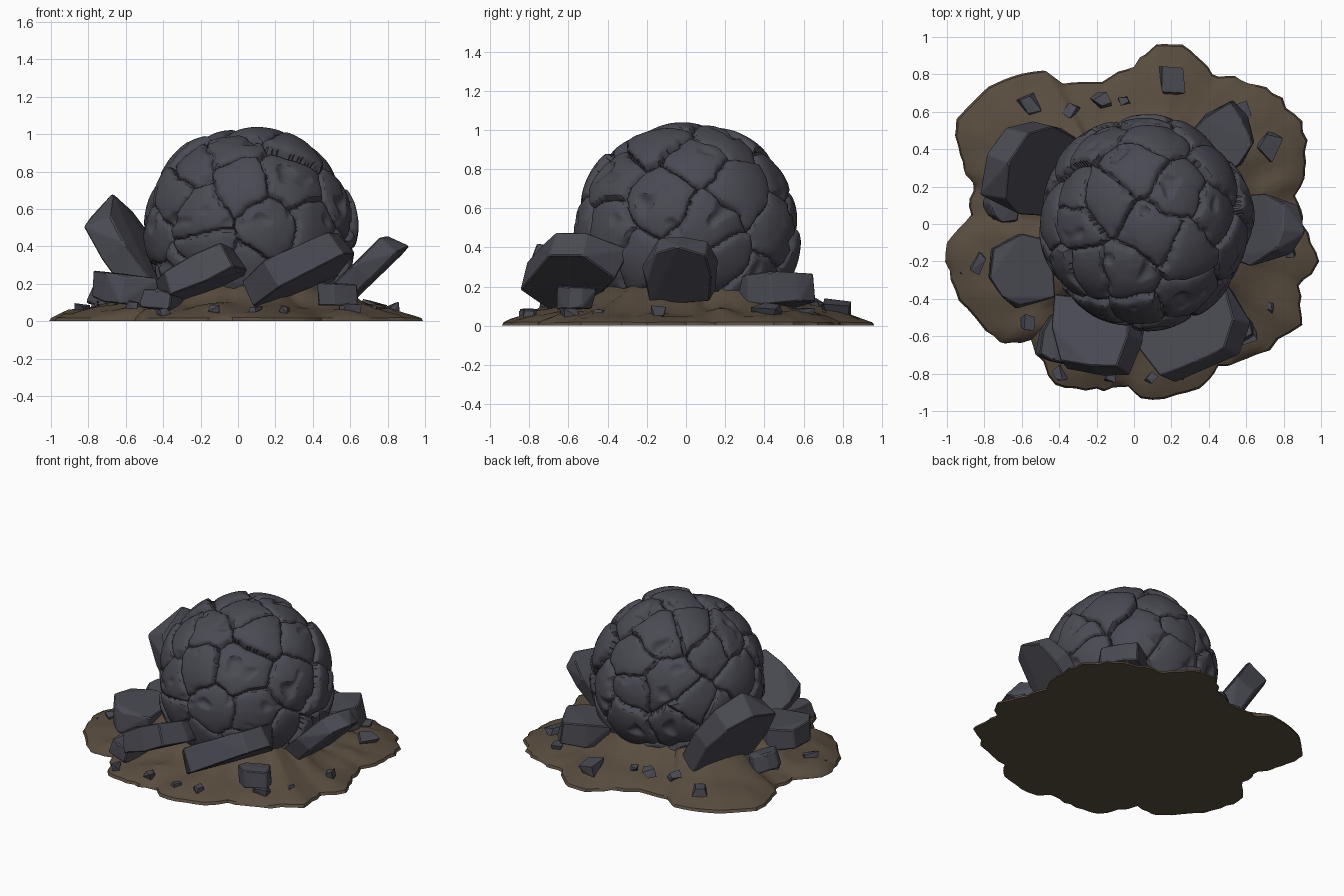
import bpy, bmesh, math, random
from mathutils import Vector, Matrix, noise, kdtree

if "Cube" in bpy.data.objects:
    bpy.data.objects.remove(bpy.data.objects["Cube"])

random.seed(7)


def material(name, rgb):
    m = bpy.data.materials.new(name)
    m.diffuse_color = (*rgb, 1)
    m.use_nodes = True
    m.node_tree.nodes["Principled BSDF"].inputs["Base Color"].default_value = m.diffuse_color
    return m


STONE = material("dark slate stone", (0.068, 0.068, 0.086))
DIRT = material("brown dirt", (0.098, 0.073, 0.049))


def finish(bm, name, mat, smooth=None):
    bmesh.ops.recalc_face_normals(bm, faces=bm.faces)
    me = bpy.data.meshes.new(name)
    bm.to_mesh(me)
    bm.free()
    me.materials.append(mat)
    ob = bpy.data.objects.new(name, me)
    bpy.context.collection.objects.link(ob)
    if smooth:
        bpy.ops.object.select_all(action='DESELECT')
        ob.select_set(True)
        bpy.context.view_layer.objects.active = ob
        bpy.ops.object.shade_smooth_by_angle(angle=math.radians(smooth))
    return ob


# Cracked ball: plates around jittered seeds with thin cracks between them
def sphere_seeds(n, jitter):
    tree = kdtree.KDTree(n)
    for i in range(n):
        z = 1 - (2 * i + 1) / n
        a = i * 2.39996
        r = math.sqrt(1 - z * z)
        p = Vector((r * math.cos(a), r * math.sin(a), z))
        p += Vector([random.uniform(-jitter, jitter) for _ in range(3)])
        tree.insert(p.normalized(), i)
    tree.balance()
    return tree


def boulder(centre, radius):
    plates = sphere_seeds(46, 0.22)
    lift = [random.uniform(-0.012, 0.012) for _ in range(46)]
    tilt = [Vector([random.uniform(-0.05, 0.05) for _ in range(3)]) for _ in range(46)]
    bm = bmesh.new()
    bmesh.ops.create_icosphere(bm, subdivisions=7, radius=1)
    for v in bm.verts:
        d = v.co.normalized()
        q = (d + 0.06 * noise.noise_vector(d * 4) + 0.015 * noise.noise_vector(d * 11)).normalized()
        (p1, i1, d1), (p2, i2, d2) = plates.find_n(q, 2)
        edge = (d2 * d2 - d1 * d1) / (2 * (p2 - p1).length)   # distance to crack
        groove = -0.018 * max(0, 1 - edge / 0.028) - 0.008 * max(0, 1 - edge / 0.1) ** 2
        flat = -0.14 * d1 * d1 + 0.006
        chip = -0.07 * max(0, noise.noise(d * 5 + Vector((9, 2, 4))) - 0.36)
        r = radius + lift[i1] + tilt[i1].dot(q - p1) + groove + flat + chip
        v.co = centre + d * r
        v.co.z = max(v.co.z, 0.02)
    return finish(bm, "boulder", STONE, 32)


boulder(Vector((0.06, 0.01, 0.475)), 0.568)

# Dirt mound: ragged outline swept inward and upward
OUTLINE = [(.99, -.2), (.9, 0), (.86, .15), (.92, .33), (.9, .55), (.74, .7), (.57, .77), (.42, .8),
           (.3, .93), (.12, .96), (0, .84), (-.17, .76), (-.38, .75), (-.49, .82), (-.7, .77),
           (-.95, .56), (-.93, .37), (-.86, .22), (-.87, .05), (-1, -.1), (-.98, -.3), (-.85, -.5),
           (-.72, -.63), (-.55, -.62), (-.42, -.86), (-.2, -.88), (-.03, -.87), (.1, -.94),
           (.35, -.88), (.45, -.76), (.65, -.7), (.9, -.54), (.88, -.33)]
PROFILE = [(1, 0), (.99, .018), (.95, .035), (.9, .05), (.83, .068), (.75, .085), (.67, .11),
           (.6, .15), (.53, .19), (.46, .22), (.3, .23)]


def mound_height(t):
    for (a, za), (b, zb) in zip(PROFILE, PROFILE[1:]):
        if t >= b:
            return za + (zb - za) * (a - t) / (a - b)
    return PROFILE[-1][1]


def ground(x, y):
    return mound_height(min(1, math.hypot(x, y) / 0.95))


bm = bmesh.new()
rim = []
for i, p in enumerate(OUTLINE):
    a, b = Vector(p), Vector(OUTLINE[(i + 1) % len(OUTLINE)])
    for k in range(4):
        q = a.lerp(b, k / 4)
        rim.append(q * (1 + (0.03 * noise.noise((q.x * 14, q.y * 14, 0)) + 0.01 if k else 0)))
rings = []
for t, z in PROFILE:
    ring = []
    for q in rim:
        p = q * t
        bump = 0.04 * noise.noise((p.x * 6, p.y * 6, 3)) if 0 < z else 0
        ring.append(bm.verts.new((p.x, p.y, z + bump * min(1, (1 - t) * 6))))
    rings.append(ring)
n = len(rim)
for r0, r1 in zip(rings, rings[1:]):
    for i in range(n):
        bm.faces.new((r0[i], r0[(i + 1) % n], r1[(i + 1) % n], r1[i]))
bm.faces.new(rings[0])
bm.faces.new(rings[-1])
finish(bm, "dirt_mound", DIRT, 35)


# Broken slabs: rough angular plates leaning out from the ball
def hull(bm, pts):
    vs = [bm.verts.new(p) for p in pts]
    res = bmesh.ops.convex_hull(bm, input=vs)
    junk = {g for g in res["geom_interior"] + res["geom_unused"] if isinstance(g, bmesh.types.BMVert)}
    bmesh.ops.delete(bm, geom=list(junk), context='VERTS')


def slab_points(base, tip, width, thick, roll):
    base, tip = Vector(base), Vector(tip)
    u = tip - base
    w = Vector((-u.y, u.x, 0)).normalized()
    w = Matrix.Rotation(math.radians(roll), 3, u.normalized()) @ w
    nrm = u.normalized().cross(w)
    mid = (base + tip) / 2
    shape = [(-.5, -.45), (-.5, .42), (.05, .52), (.42, .4), (.52, .05), (.44, -.36), (.0, -.52)]
    pts = []
    for a, b in shape:
        a += random.uniform(-.07, .07)
        b += random.uniform(-.06, .06)
        for side in (-1, 1):
            s = random.uniform(.84, 1.06)
            h = side * thick / 2 * random.uniform(.8, 1.15)
            p = mid + u * a * s + w * width * b * s + nrm * h
            p.z = max(p.z, 0.03)
            pts.append(p)
    return pts


def slab(name, *args):
    bm = bmesh.new()
    hull(bm, slab_points(*args))
    bmesh.ops.dissolve_limit(bm, angle_limit=math.radians(6), verts=bm.verts, edges=bm.edges)
    bmesh.ops.bevel(bm, geom=bm.edges[:], offset=0.006, segments=1, affect='EDGES')
    finish(bm, name, STONE)


slab("slab_back_left", (-.42, .26, .12), (-.72, .37, .62), .54, .16, 0)
slab("slab_front_left", (-.18, -.4, .2), (-.23, -.79, .28), .54, .15, 24)
slab("slab_front_right", (.3, -.4, .22), (.36, -.79, .35), .58, .16, 28)
slab("slab_left", (-.46, -.24, .15), (-.77, -.26, .19), .36, .15, 0)
slab("slab_right", (.56, .0, .14), (.84, -.04, .42), .4, .12, 0)
slab("slab_back_right", (.34, .36, .16), (.6, .56, .2), .34, .15, 0)
slab("chunk_front_left", (-.36, -.5, .1), (-.45, -.74, .12), .2, .1, -10)
slab("chunk_front_right", (.5, -.5, .14), (.57, -.64, .15), .2, .12, 0)
slab("chunk_left_back", (-.62, .1, .1), (-.78, .12, .15), .2, .12, 0)

# Loose pebbles: x, y, size
PEBBLES = [(-.56, .64, .065), (-.33, .61, .04), (-.17, .66, .05), (.2, .77, .075), (.59, .61, .05),
           (.72, .42, .065), (-.05, .66, .03), (-.83, -.2, .055), (-.57, -.53, .045), (.72, -.44, .035),
           (.6, -.6, .06), (.09, -.83, .03), (-.4, -.8, .04), (-.74, .08, .045), (.83, -.15, .05),
           (-.9, -.26, .03), (.25, -.8, .035), (-.12, -.81, .035)]
for i, (x, y, s) in enumerate(PEBBLES):
    bm = bmesh.new()
    rot = Matrix.Rotation(random.uniform(0, 6.3), 3, 'Z') @ Matrix.Rotation(random.uniform(-.4, .4), 3, 'X')
    c = Vector((x, y, ground(x, y) + s * .2))
    hull(bm, [c + rot @ Vector((s * a * random.uniform(.4, 1.2), s * .8 * b * random.uniform(.4, 1.1),
                                s * .6 * e * random.uniform(.6, 1.1)))
              for a in (-1, 1) for b in (-1, 1) for e in (-1, 1)])
    finish(bm, f"pebble_{i + 1}", STONE)
